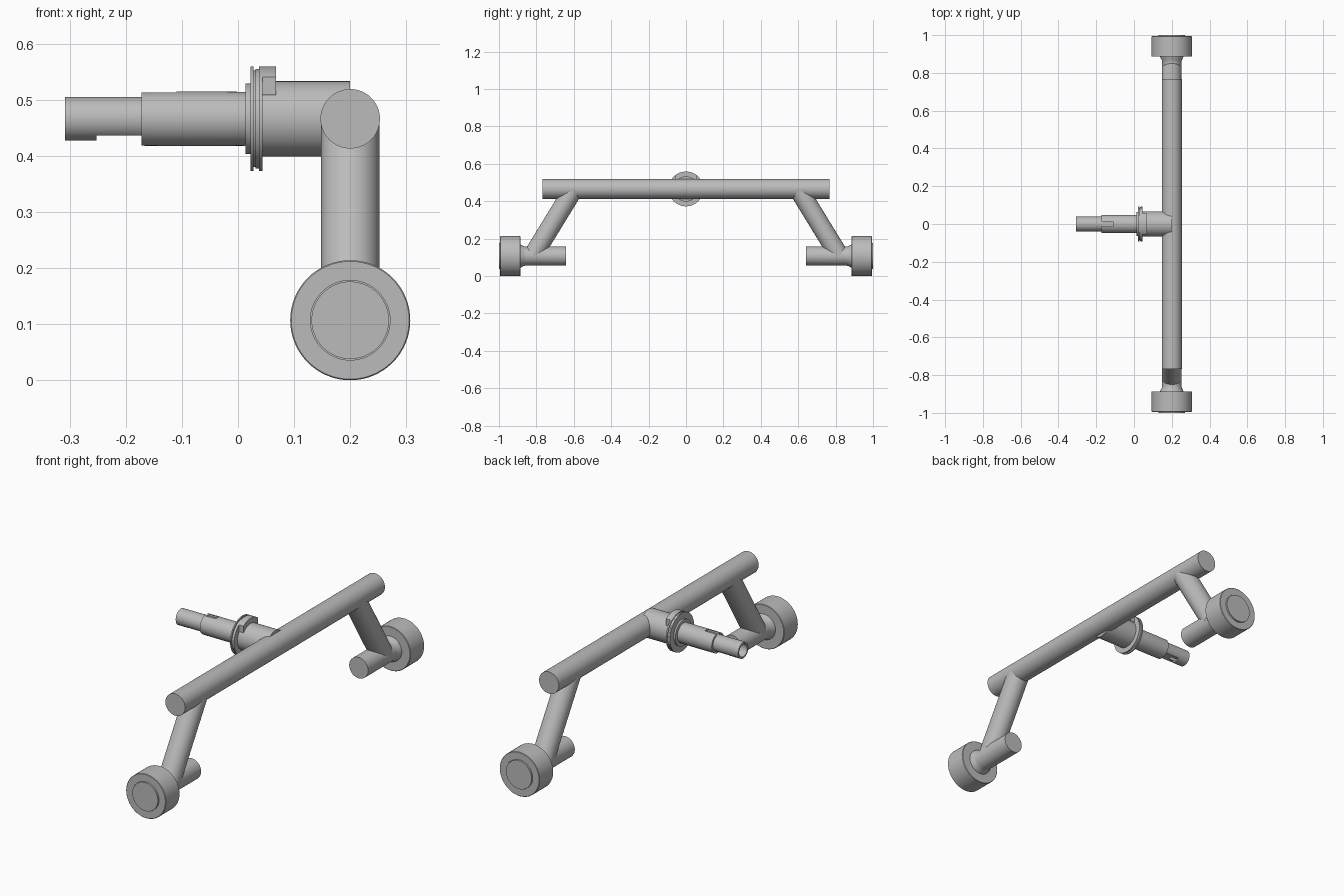
import bpy, bmesh, math
from mathutils import Vector

if "Cube" in bpy.data.objects:
    bpy.data.objects.remove(bpy.data.objects["Cube"])

grey = bpy.data.materials.new("steel_grey")
grey.use_nodes = True
COLOUR = (0.5, 0.5, 0.5, 1)
grey.diffuse_color = COLOUR
grey.node_tree.nodes["Principled BSDF"].inputs["Base Color"].default_value = COLOUR

BAR_X, BAR_Z, AXLE_Z = 0.2, 0.466, 0.107
BAR_R = 0.053


def finish(name, bm):
    bmesh.ops.recalc_face_normals(bm, faces=bm.faces)
    mesh = bpy.data.meshes.new(name)
    bm.to_mesh(mesh)
    bm.free()
    mesh.materials.append(grey)
    obj = bpy.data.objects.new(name, mesh)
    bpy.context.collection.objects.link(obj)
    return obj


def smooth(obj):
    bpy.ops.object.select_all(action='DESELECT')
    obj.select_set(True)
    bpy.context.view_layer.objects.active = obj
    bpy.ops.object.shade_smooth_by_angle(angle=math.radians(30))


def lathe(name, profile, origin, axis, segments=64):
    """Turn (distance, radius) pairs around an axis, closing both ends."""
    rot = Vector(axis).to_track_quat('Z', 'Y')
    bm = bmesh.new()
    rings = []
    for dist, radius in profile:
        ring = []
        for i in range(segments):
            a = math.tau * i / segments
            p = Vector((radius * math.cos(a), radius * math.sin(a), dist))
            ring.append(bm.verts.new(rot @ p + Vector(origin)))
        rings.append(ring)
    for low, high in zip(rings, rings[1:]):
        for i in range(segments):
            j = (i + 1) % segments
            bm.faces.new((low[i], low[j], high[j], high[i]))
    bm.faces.new(rings[0])
    bm.faces.new(rings[-1])
    obj = finish(name, bm)
    smooth(obj)
    return obj


def box(name, low, high):
    bm = bmesh.new()
    bmesh.ops.create_cube(bm, size=1)
    for v in bm.verts:
        v.co = Vector([l + (h - l) * (c + 0.5) for l, h, c in zip(low, high, v.co)])
    return finish(name, bm)


def boolean(obj, other, operation):
    mod = obj.modifiers.new("trim", 'BOOLEAN')
    mod.operation = operation
    mod.solver = 'EXACT'
    mod.object = other
    bpy.context.view_layer.objects.active = obj
    bpy.ops.object.modifier_apply(modifier=mod.name)
    bpy.data.objects.remove(other)
    smooth(obj)


# Long cross bar
lathe("cross_bar", [(-0.768, BAR_R), (0.768, BAR_R)], (BAR_X, 0, BAR_Z), (0, 1, 0))

# Slanted leg, axle stub and roller at each end
for side, label in ((-1, "front"), (1, "back")):
    top = Vector((BAR_X, side * 0.6, BAR_Z))
    foot = Vector((BAR_X, side * 0.82, AXLE_Z))
    lathe(label + "_leg", [(0, 0.052), ((foot - top).length, 0.052)], top, foot - top)
    hub = (BAR_X, 0, AXLE_Z)
    out = (0, side, 0)
    lathe(label + "_axle", [(0.642, 0.051), (0.855, 0.051), (0.868, 0.053),
                            (0.88, 0.06), (0.89, 0.062)], hub, out)
    lathe(label + "_roller", [(0.886, 0.105), (0.888, 0.107), (0.992, 0.107), (0.994, 0.105),
                              (0.994, 0.071), (0.99, 0.071), (0.99, 0.069), (1.0, 0.069)],
          hub, out)

# Side socket joining the bar
stem = (0, 0, BAR_Z)
lathe("socket", [(0.04, 0.067), (BAR_X, 0.067)], stem, (1, 0, 0))

# Grooved flange with its shoulder
lathe("flange", [(0.013, 0.063), (0.022, 0.063), (0.022, 0.093), (0.028, 0.093), (0.028, 0.086),
                 (0.031, 0.086), (0.031, 0.089), (0.037, 0.089), (0.037, 0.093), (0.044, 0.093)],
      stem, (1, 0, 0))

# Stop lug on top of the flange
lug = lathe("flange_lug", [(0.04, 0.093), (0.068, 0.093)], stem, (1, 0, 0))
boolean(lug, box("lug_limit", (0, -0.055, 0.508), (0.1, 0.055, 0.6)), 'INTERSECT')

# Stem body with a key slot
body = lathe("stem_body", [(-0.172, 0.048), (-0.11, 0.0485), (-0.03, 0.0485), (0.016, 0.048)],
             stem, (1, 0, 0))
boolean(body, box("key_cutter", (-0.18, -0.012, 0.503), (-0.11, 0.012, 0.53)), 'DIFFERENCE')

# Hollow spigot with a flat cut underneath
spigot = lathe("spigot", [(-0.22, 0.031), (-0.308, 0.031), (-0.308, 0.039), (-0.165, 0.039)],
               stem, (1, 0, 0))
boolean(spigot, box("flat_cutter", (-0.252, -0.06, 0.4), (-0.168, 0.06, 0.4365)), 'DIFFERENCE')
